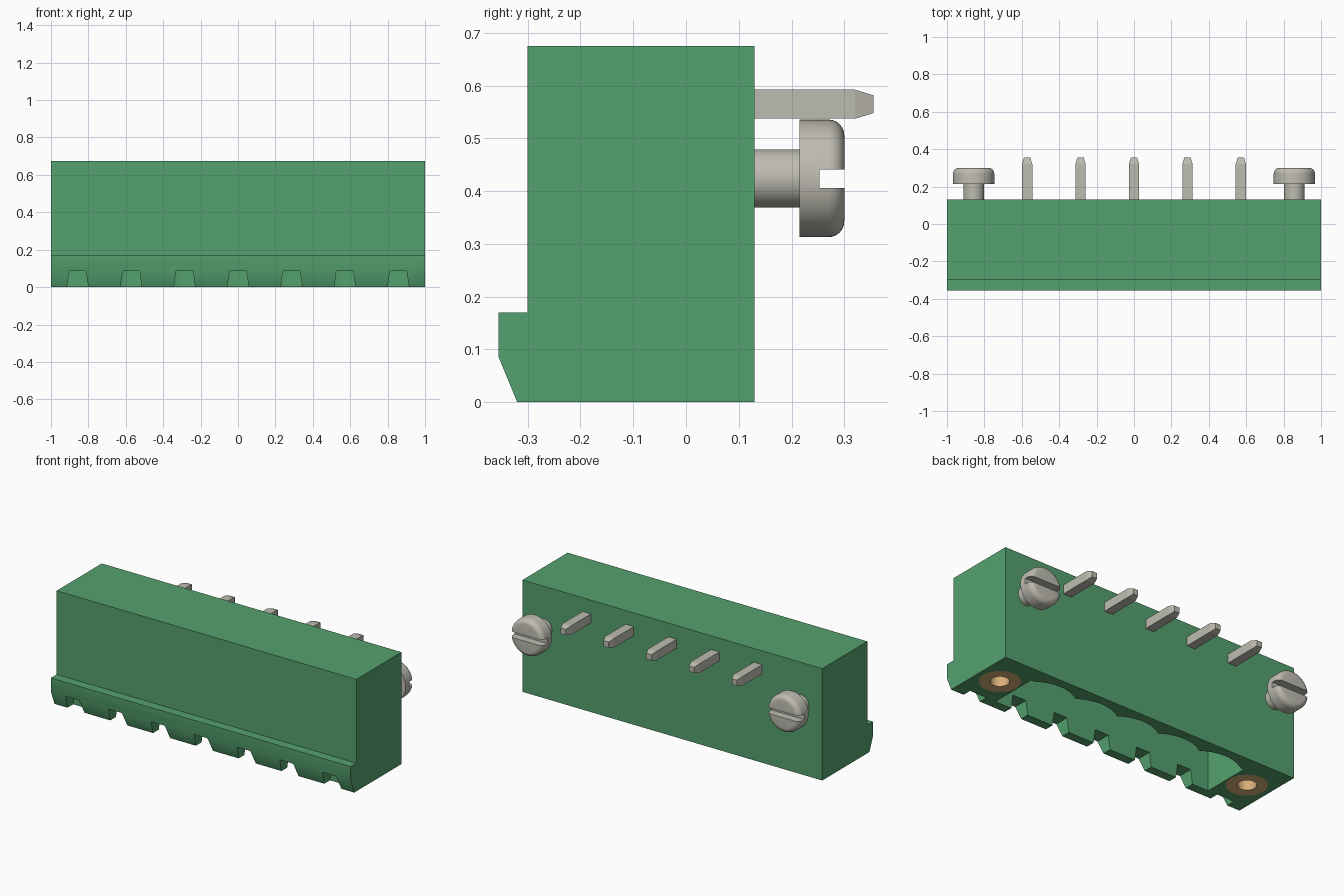
import bpy, bmesh, math
from mathutils import Vector, Matrix

cube = bpy.data.objects.get("Cube")
if cube:
    bpy.data.objects.remove(cube, do_unlink=True)


def material(name, rgb, metallic=0.0):
    m = bpy.data.materials.new(name)
    m.use_nodes = True
    m.diffuse_color = (*rgb, 1)
    m.node_tree.nodes["Principled BSDF"].inputs["Base Color"].default_value = (*rgb, 1)
    return m


GREEN = material("green_plastic", (0.089, 0.356, 0.156))
METAL = material("tinned_metal", (0.515, 0.503, 0.44))
BRASS = material("brass", (0.69, 0.43, 0.19))

PITCH = 2 / 7
END_X = 3 * PITCH          # screws and bushings
CONTACT_Y = -0.088         # line of contacts and bushings
PIN_Z = 0.5645
SCREW_Z = 0.424


def make(name, bm, mat):
    bmesh.ops.remove_doubles(bm, verts=bm.verts, dist=1e-5)
    bmesh.ops.recalc_face_normals(bm, faces=bm.faces)
    mesh = bpy.data.meshes.new(name)
    bm.to_mesh(mesh)
    bm.free()
    mesh.materials.append(mat)
    ob = bpy.data.objects.new(name, mesh)
    bpy.context.collection.objects.link(ob)
    return ob


def prism(name, pts, a, b, place, mat=GREEN):
    """Extrude a 2D outline from a to b; place(u, v, w) gives the 3D point."""
    bm = bmesh.new()
    rings = [[bm.verts.new(place(u, v, w)) for u, v in pts] for w in (a, b)]
    n = len(pts)
    for r in rings:
        bm.faces.new(r)
    for i in range(n):
        j = (i + 1) % n
        bm.faces.new((rings[0][i], rings[0][j], rings[1][j], rings[1][i]))
    return make(name, bm, mat)


def lathe(name, profile, mat, matrix, steps=48):
    """Revolve (radius, height) points about z, then place with matrix."""
    bm = bmesh.new()
    verts = [bm.verts.new((r, 0, h)) for r, h in profile]
    edges = [bm.edges.new(p) for p in zip(verts, verts[1:])]
    bmesh.ops.spin(bm, geom=verts + edges, cent=(0, 0, 0), axis=(0, 0, 1),
                   angle=2 * math.pi, steps=steps, use_duplicate=False)
    bmesh.ops.transform(bm, matrix=matrix, verts=bm.verts)
    return make(name, bm, mat)


def cut(ob, cutter):
    mod = ob.modifiers.new("cut", 'BOOLEAN')
    mod.operation = 'DIFFERENCE'
    mod.solver = 'EXACT'
    mod.object = cutter
    bpy.context.view_layer.objects.active = ob
    bpy.ops.object.modifier_apply(modifier=mod.name)
    bpy.data.objects.remove(cutter, do_unlink=True)


def smooth(ob):
    bpy.ops.object.select_all(action='DESELECT')
    ob.select_set(True)
    bpy.context.view_layer.objects.active = ob
    bpy.ops.object.shade_smooth_by_angle(angle=math.radians(35))


def along_x(u, v, w):
    return (w, u, v)


def along_y(u, v, w):
    return (u, w, v)


def along_z(u, v, w):
    return (u, v, w)


# Housing with the chamfered front lip
housing = prism("housing", [(-0.30, 0.675), (0.13, 0.675), (0.13, 0), (-0.32, 0),
                            (-0.355, 0.085), (-0.355, 0.17), (-0.30, 0.17)],
                -1, 1, along_x)

# Plug cavity, open below, with one scallop behind each contact
half, sag = PITCH / 2, 0.045
radius = (half ** 2 + sag ** 2) / (2 * sag)
spread = math.asin(half / radius)
outline = [(-0.737, -0.266), (0.737, -0.266), (0.737, 0.03)]
for k in range(2, -3, -1):
    for i in range(11 if k == -2 else 10):
        t = spread * (1 - i / 5)
        outline.append((k * PITCH + radius * math.sin(t),
                        0.03 + sag - radius * (1 - math.cos(t))))
outline.append((-0.737, 0.03))
cut(housing, prism("cavity_cutter", outline, -0.05, 0.48, along_z))

# Seven coding notches in the lower front lip
for k in range(-3, 4):
    x = k * PITCH
    depth = -0.266 if abs(k) == 3 else -0.2
    notch = [(x - 0.064, -0.05), (x + 0.064, -0.05), (x + 0.045, 0.085), (x - 0.045, 0.085)]
    cut(housing, prism("notch_cutter", notch, -0.4, depth, along_y))

# Bushing seats
for s in (-1, 1):
    cut(housing, lathe("seat_cutter", [(0, -0.05), (0.112, -0.05), (0.112, 0.3), (0, 0.3)],
                       GREEN, Matrix.Translation((s * END_X, CONTACT_Y, 0))))
smooth(housing)


def bar(bm, start, end, half_w, tip_len, tip_w):
    """Square bar with a tapered tip at its end."""
    start, end = Vector(start), Vector(end)
    d = (end - start).normalized()
    a = Vector((1, 0, 0))
    b = d.cross(a)
    rings = []
    for c, w in ((start, half_w), (end - d * tip_len, half_w), (end, tip_w)):
        rings.append([bm.verts.new(c + a * (sx * w) + b * (sy * w))
                      for sx, sy in ((-1, -1), (1, -1), (1, 1), (-1, 1))])
    for r0, r1 in zip(rings, rings[1:]):
        for i in range(4):
            j = (i + 1) % 4
            bm.faces.new((r0[i], r0[j], r1[j], r1[i]))
    bm.faces.new(rings[0])
    bm.faces.new(rings[-1])


# Right-angle contacts
for k in range(-2, 3):
    x = k * PITCH
    bm = bmesh.new()
    bar(bm, (x, CONTACT_Y - 0.0275, PIN_Z), (x, 0.355, PIN_Z), 0.0275, 0.035, 0.017)
    bar(bm, (x, CONTACT_Y, PIN_Z), (x, CONTACT_Y, 0.15), 0.0275, 0.035, 0.017)
    make(f"contact_pin_{k + 3}", bm, METAL)

# Threaded bushings and slotted mounting screws at both ends
fillet = [(0.0815 + 0.03 * math.cos(t), 0.27 + 0.03 * math.sin(t))
          for t in (i * math.pi / 12 for i in range(7))]
screw_profile = [(0, 0.10), (0.055, 0.10), (0.055, 0.215), (0.1115, 0.215)] + fillet + [(0, 0.30)]
for s, side in ((-1, "right"), (1, "left")):
    bushing = lathe(f"bushing_{side}",
                    [(0, 0.25), (0.052, 0.25), (0.052, 0), (0.112, 0), (0.112, 0.3), (0, 0.3)],
                    BRASS, Matrix.Translation((s * END_X, CONTACT_Y, 0)))
    smooth(bushing)
    screw = lathe(f"screw_{side}", screw_profile, METAL,
                  Matrix.Translation((s * END_X, 0, SCREW_Z)) @ Matrix.Rotation(-math.pi / 2, 4, 'X'))
    x = s * END_X
    slot = [(x - 0.2, 0.406), (x + 0.2, 0.406), (x + 0.2, 0.441), (x - 0.2, 0.441)]
    cut(screw, prism("slot_cutter", slot, 0.253, 0.4, along_y))
    smooth(screw)
